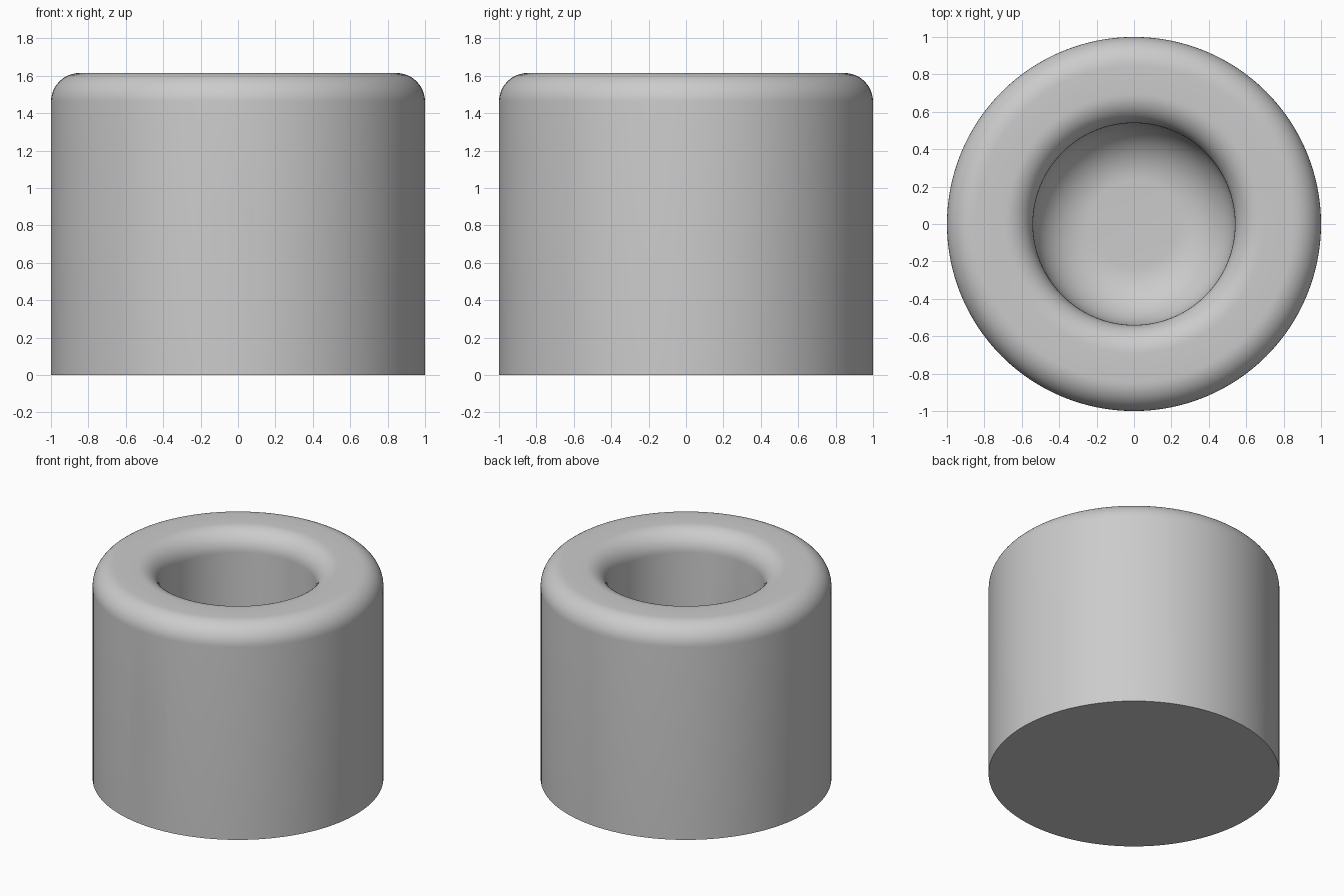
import bpy, bmesh, math
from mathutils import Matrix, Vector

if "Cube" in bpy.data.objects:
    bpy.data.objects.remove(bpy.data.objects["Cube"], do_unlink=True)

HEIGHT, BORE, FLOOR = 1.615, 0.54, 0.23
EDGE, COVE = 0.154, 0.308
HOLE_R, HOLE_Z, HOLE_X = 0.153, 0.77, -0.061
SIDES = 128


def arc(cx, cz, r, start, end, steps=12):
    """Points of a fillet in the radius/height plane, angles in degrees."""
    angles = [math.radians(start + (end - start) * i / steps) for i in range(steps + 1)]
    return [(cx + r * math.cos(a), cz + r * math.sin(a)) for a in angles]


def add_object(name, bm):
    bmesh.ops.recalc_face_normals(bm, faces=bm.faces)
    mesh = bpy.data.meshes.new(name)
    bm.to_mesh(mesh)
    bm.free()
    obj = bpy.data.objects.new(name, mesh)
    bpy.context.collection.objects.link(obj)
    return obj


grey = bpy.data.materials.new("light grey")
grey.use_nodes = True
grey.diffuse_color = (0.6, 0.6, 0.6, 1)
grey.node_tree.nodes["Principled BSDF"].inputs["Base Color"].default_value = (0.6, 0.6, 0.6, 1)

# Cup body: half section with rounded rim and coved floor, turned about z
profile = [(0, 0), (1, 0)]
profile += arc(1 - EDGE, HEIGHT - EDGE, EDGE, 0, 90)
profile += arc(BORE + EDGE, HEIGHT - EDGE, EDGE, 90, 180)
profile += arc(BORE - COVE, FLOOR + COVE, COVE, 0, -90, 16)
profile.append((0, FLOOR))

bm = bmesh.new()
verts = [bm.verts.new((r, 0, z)) for r, z in profile]
edges = [bm.edges.new(pair) for pair in zip(verts, verts[1:])]
bmesh.ops.spin(bm, geom=verts + edges, cent=(0, 0, 0), axis=(0, 0, 1),
               angle=math.tau, steps=SIDES, use_duplicate=False)
bmesh.ops.remove_doubles(bm, verts=bm.verts, dist=0.0001)
body = add_object("cup_body", bm)
body.data.materials.append(grey)

# Radial screw hole through the front wall
outward = Vector((HOLE_X, -math.sqrt(1 - HOLE_X ** 2), 0))
bm = bmesh.new()
bmesh.ops.create_cone(bm, cap_ends=True, segments=64, radius1=HOLE_R, radius2=HOLE_R, depth=0.9)
turn = outward.to_track_quat('Z', 'Y').to_matrix().to_4x4()
bm.transform(Matrix.Translation(outward * 0.8 + Vector((0, 0, HOLE_Z))) @ turn)
cutter = add_object("hole_cutter", bm)
cutter.data.materials.append(grey)

cut = body.modifiers.new("screw_hole", 'BOOLEAN')
cut.operation = 'DIFFERENCE'
cut.solver = 'EXACT'
cut.object = cutter

bpy.ops.object.select_all(action='DESELECT')
body.select_set(True)
bpy.context.view_layer.objects.active = body
bpy.ops.object.modifier_apply(modifier=cut.name)
bpy.data.objects.remove(cutter, do_unlink=True)
bpy.ops.object.shade_smooth_by_angle(angle=math.radians(30))
